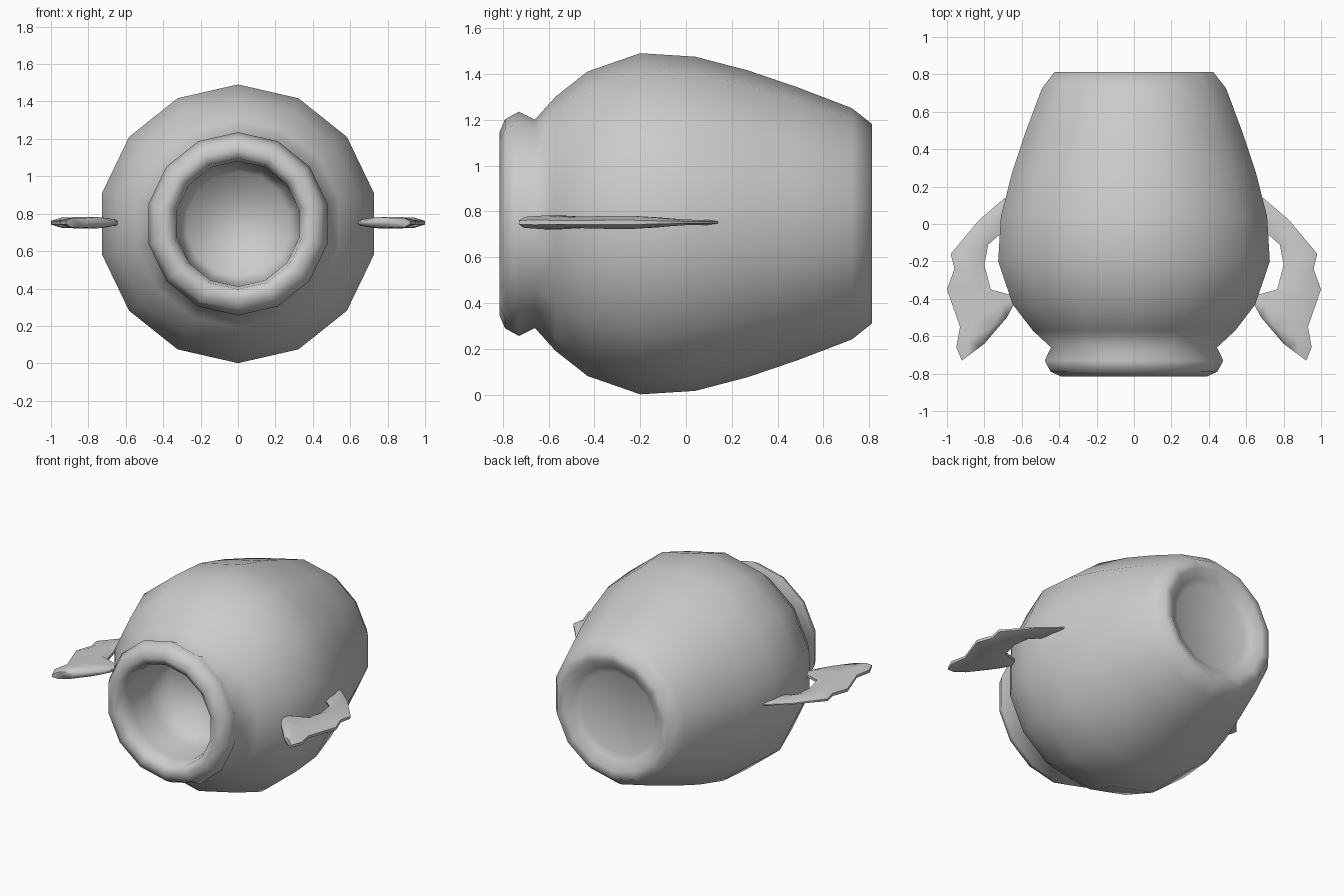
import bpy, math

if "Cube" in bpy.data.objects:
    bpy.data.objects.remove(bpy.data.objects["Cube"])

CZ = 0.746   # height of the pot axis
SIDES = 14


def make(name, verts, faces, angle):
    me = bpy.data.meshes.new(name)
    me.from_pydata(verts, [], faces)
    ob = bpy.data.objects.new(name, me)
    bpy.context.collection.objects.link(ob)
    bpy.ops.object.select_all(action='DESELECT')
    ob.select_set(True)
    bpy.context.view_layer.objects.active = ob
    bpy.ops.object.mode_set(mode='EDIT')
    bpy.ops.mesh.select_all(action='SELECT')
    bpy.ops.mesh.normals_make_consistent(inside=False)
    bpy.ops.object.mode_set(mode='OBJECT')
    bpy.ops.object.shade_smooth_by_angle(angle=math.radians(angle))
    return ob


def loft(rings):
    # skin a list of equal rings and cap both ends
    n = len(rings[0])
    verts = [v for r in rings for v in r]
    faces = [(i * n + j, i * n + (j + 1) % n,
              (i + 1) * n + (j + 1) % n, (i + 1) * n + j)
             for i in range(len(rings) - 1) for j in range(n)]
    faces.append(tuple(range(n)))
    faces.append(tuple(range(len(verts) - n, len(verts))))
    return verts, faces


# Pot lying on its side: (y, radius) from base recess, along the outside, into the mouth
profile = [(0.75, 0.28), (0.77, 0.32), (0.81, 0.38), (0.813, 0.435), (0.725, 0.505),
           (0.49, 0.595), (0.27, 0.67), (0.04, 0.73), (-0.20, 0.745),
           (-0.43, 0.665), (-0.57, 0.555), (-0.66, 0.455), (-0.73, 0.49),
           (-0.79, 0.457), (-0.815, 0.40), (-0.79, 0.35), (-0.70, 0.335),
           (-0.52, 0.325), (-0.36, 0.28)]
rings = [[(r * math.sin(2 * math.pi * k / SIDES), y,
           CZ + r * math.cos(2 * math.pi * k / SIDES)) for k in range(SIDES)]
         for y, r in profile]
make("pot_body", *loft(rings), 75)

# Wing shaped handles: outer edge, inner edge, half thickness
sections = [((0.69, 0.14), (0.66, 0.03), 0.010),
            ((0.83, 0.02), (0.71, -0.05), 0.012),
            ((0.98, -0.16), (0.78, -0.11), 0.022),
            ((0.96, -0.24), (0.80, -0.22), 0.028),
            ((1.00, -0.35), (0.765, -0.35), 0.028),
            ((0.93, -0.55), (0.62, -0.39), 0.024),
            ((0.95, -0.66), (0.68, -0.50), 0.030),
            ((0.92, -0.73), (0.80, -0.64), 0.024)]
for name, side in (("right_handle", 1), ("left_handle", -1)):
    rings = []
    for o, i, h in sections:
        ring = []
        for t, s in ((0, 0.35), (0.25, 1), (0.75, 1), (1, 0.35),
                     (1, -0.35), (0.75, -1), (0.25, -1), (0, -0.35)):
            ring.append((side * (o[0] + (i[0] - o[0]) * t),
                         o[1] + (i[1] - o[1]) * t, 0.752 + s * h))
        rings.append(ring)
    make(name, *loft(rings), 60)
